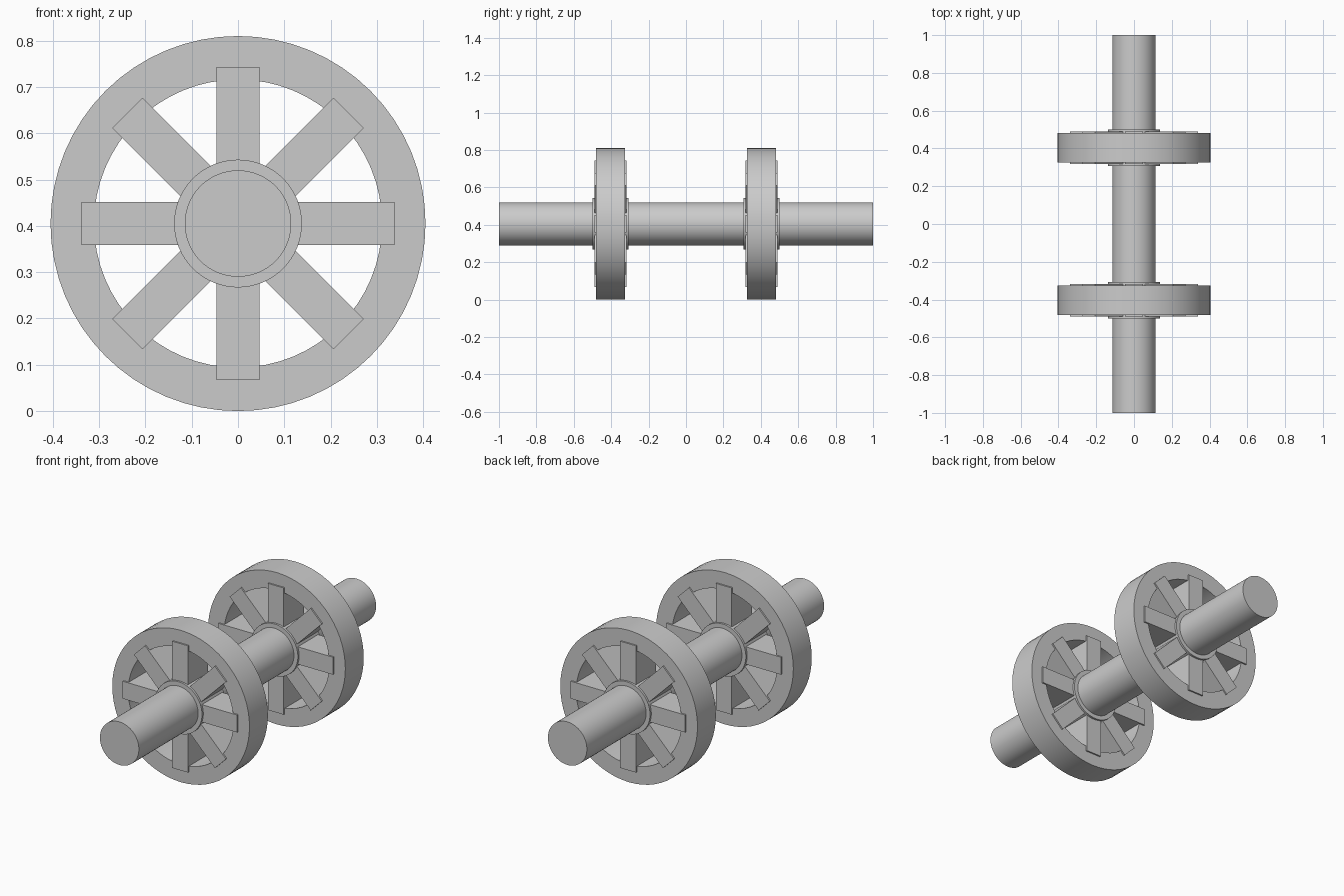
import bpy, bmesh, math
from mathutils import Matrix, Vector

if "Cube" in bpy.data.objects:
    bpy.data.objects.remove(bpy.data.objects["Cube"])

R = 0.405          # wheel radius, also the axle height
SEG = 64

steel = bpy.data.materials.new("grey_steel")
steel.diffuse_color = (0.6, 0.6, 0.6, 1)
steel.use_nodes = True
steel.node_tree.nodes["Principled BSDF"].inputs["Base Color"].default_value = steel.diffuse_color


def finish(name, bm, smooth=True):
    bmesh.ops.recalc_face_normals(bm, faces=bm.faces)
    mesh = bpy.data.meshes.new(name)
    bm.to_mesh(mesh)
    bm.free()
    mesh.materials.append(steel)
    ob = bpy.data.objects.new(name, mesh)
    bpy.context.collection.objects.link(ob)
    if smooth:
        bpy.ops.object.select_all(action='DESELECT')
        bpy.context.view_layer.objects.active = ob
        ob.select_set(True)
        bpy.ops.object.shade_smooth_by_angle(angle=math.radians(30))
    return ob


def cylinder(name, radius, y, length):
    bm = bmesh.new()
    place = Matrix.Translation((0, y, R)) @ Matrix.Rotation(math.pi / 2, 4, 'X')
    bmesh.ops.create_cone(bm, cap_ends=True, segments=SEG, radius1=radius,
                          radius2=radius, depth=length, matrix=place)
    return finish(name, bm)


def ring(name, outer, inner, y, width):
    bm = bmesh.new()
    profile = [(outer, -width / 2), (outer, width / 2),
               (inner, width / 2), (inner, -width / 2)]
    loops = []
    for i in range(SEG):
        a = math.tau * i / SEG
        loops.append([bm.verts.new((r * math.cos(a), y + d, R + r * math.sin(a)))
                      for r, d in profile])
    for i in range(SEG):
        p, q = loops[i], loops[(i + 1) % SEG]
        for j in range(4):
            k = (j + 1) % 4
            bm.faces.new((p[j], p[k], q[k], q[j]))
    return finish(name, bm)


def spokes(name, y, start=0.1, end=0.338, width=0.093, depth=0.171):
    bm = bmesh.new()
    for i in range(8):
        place = (Matrix.Translation((0, y, R))
                 @ Matrix.Rotation(math.tau * i / 8, 4, 'Y')
                 @ Matrix.Translation(((start + end) / 2, 0, 0))
                 @ Matrix.Diagonal(Vector((end - start, depth, width, 1))))
        bmesh.ops.create_cube(bm, size=1, matrix=place)
    return finish(name, bm, smooth=False)


# Axle through both wheels
cylinder("axle", 0.115, 0, 2.0)

# Two spoked wheels
for side, y in (("front", -0.404), ("back", 0.404)):
    ring(side + "_rim", R, 0.311, y, 0.155)
    spokes(side + "_spokes", y)
    cylinder(side + "_hub", 0.138, y, 0.193)
